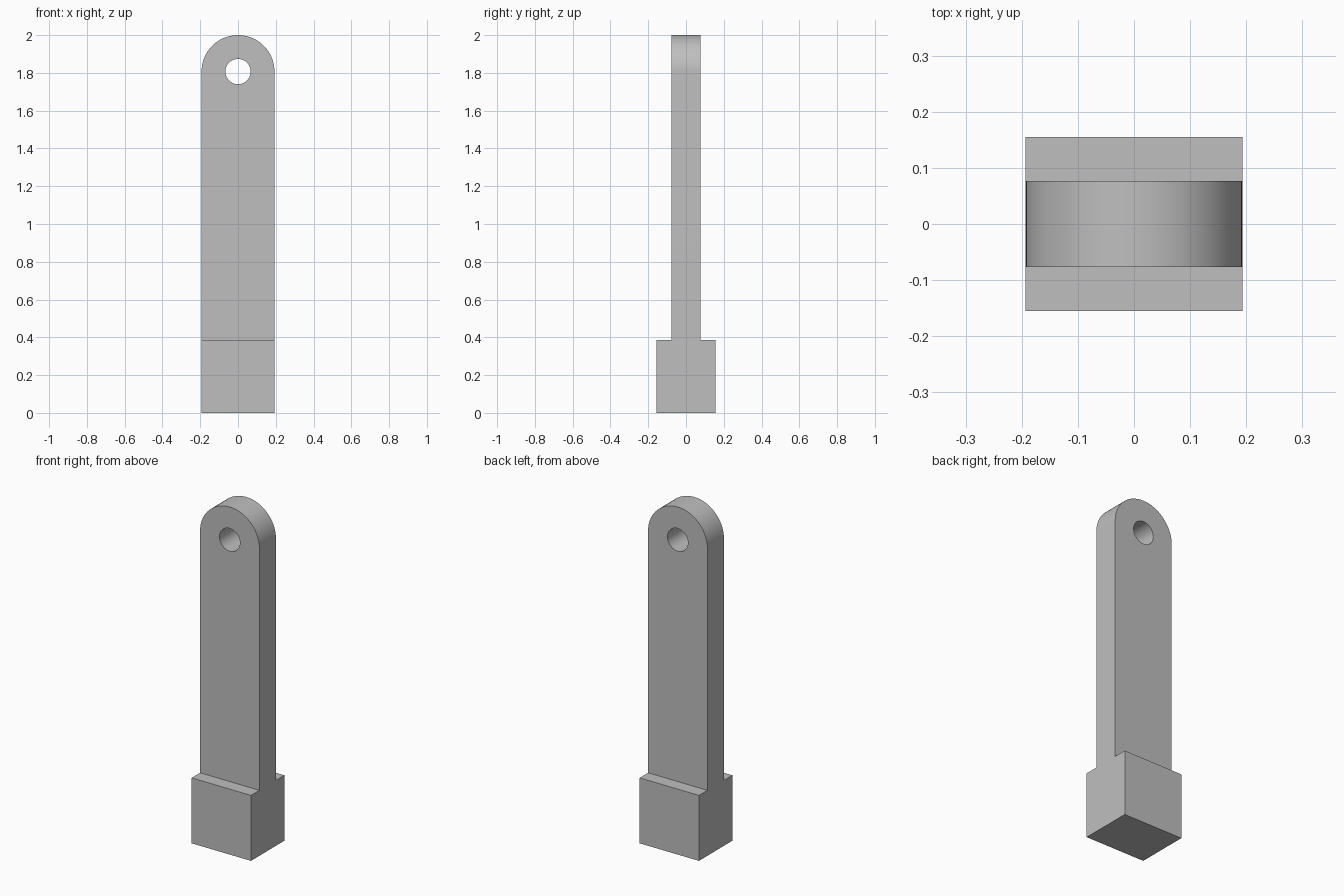
import bpy, bmesh
from math import sin, cos, pi, radians
from mathutils import Vector

HALF_W = 0.193      # half width of the whole body
FOOT_Y, ARM_Y = 0.155, 0.077
FOOT_TOP = 0.385
EYE_Z = 2 - HALF_W  # centre of the rounded end and the hole
EYE_R = 0.067

cube = bpy.data.objects.get("Cube")
if cube:
    bpy.data.objects.remove(cube, do_unlink=True)

grey = bpy.data.materials.new("light grey")
grey.use_nodes = True
colour = (0.52, 0.52, 0.52, 1)
grey.diffuse_color = colour
grey.node_tree.nodes["Principled BSDF"].inputs["Base Color"].default_value = colour


def prism(name, points, depth):
    """Extrude a closed 3D outline symmetrically along the depth vector."""
    depth = Vector(depth)
    bm = bmesh.new()
    face = bm.faces.new([bm.verts.new(Vector(p) - depth) for p in points])
    ext = bmesh.ops.extrude_face_region(bm, geom=[face], use_keep_orig=True)
    verts = [v for v in ext["geom"] if isinstance(v, bmesh.types.BMVert)]
    bmesh.ops.translate(bm, vec=depth * 2, verts=verts)
    bmesh.ops.recalc_face_normals(bm, faces=bm.faces)
    mesh = bpy.data.meshes.new(name)
    bm.to_mesh(mesh)
    bm.free()
    mesh.materials.append(grey)
    obj = bpy.data.objects.new(name, mesh)
    bpy.context.collection.objects.link(obj)
    return obj


def arc(radius, sweep, steps):
    return [(radius * cos(sweep * i / steps), 0, EYE_Z + radius * sin(sweep * i / steps))
            for i in range(steps + 1)]


def combine(target, tool, operation):
    """Apply a boolean and discard its tool."""
    tool.hide_render = True
    mod = target.modifiers.new(operation.lower(), "BOOLEAN")
    mod.operation, mod.object, mod.solver = operation, tool, "EXACT"
    bpy.context.view_layer.objects.active = target
    bpy.ops.object.modifier_apply(modifier=mod.name)
    bpy.data.objects.remove(tool, do_unlink=True)


# Round-ended front outline
body = prism("eye_bar_with_foot",
             [(HALF_W, 0, 0)] + arc(HALF_W, pi, 48) + [(-HALF_W, 0, 0)],
             (0, 0.3, 0))

# Stepped side profile: thick foot, thin arm
half = [(FOOT_Y, -0.1), (FOOT_Y, FOOT_TOP), (ARM_Y, FOOT_TOP), (ARM_Y, 2.1)]
side = half + [(-y, z) for y, z in reversed(half)]
combine(body, prism("side_profile", [(0, y, z) for y, z in side], (0.4, 0, 0)), "INTERSECT")

# Pin hole through the rounded end
combine(body, prism("pin_hole", arc(EYE_R, 2 * pi, 40)[:-1], (0, 0.4, 0)), "DIFFERENCE")

# Smooth curved walls, sharp corners
bpy.ops.object.select_all(action="DESELECT")
body.select_set(True)
bpy.context.view_layer.objects.active = body
bpy.ops.object.shade_smooth_by_angle(angle=radians(30))
